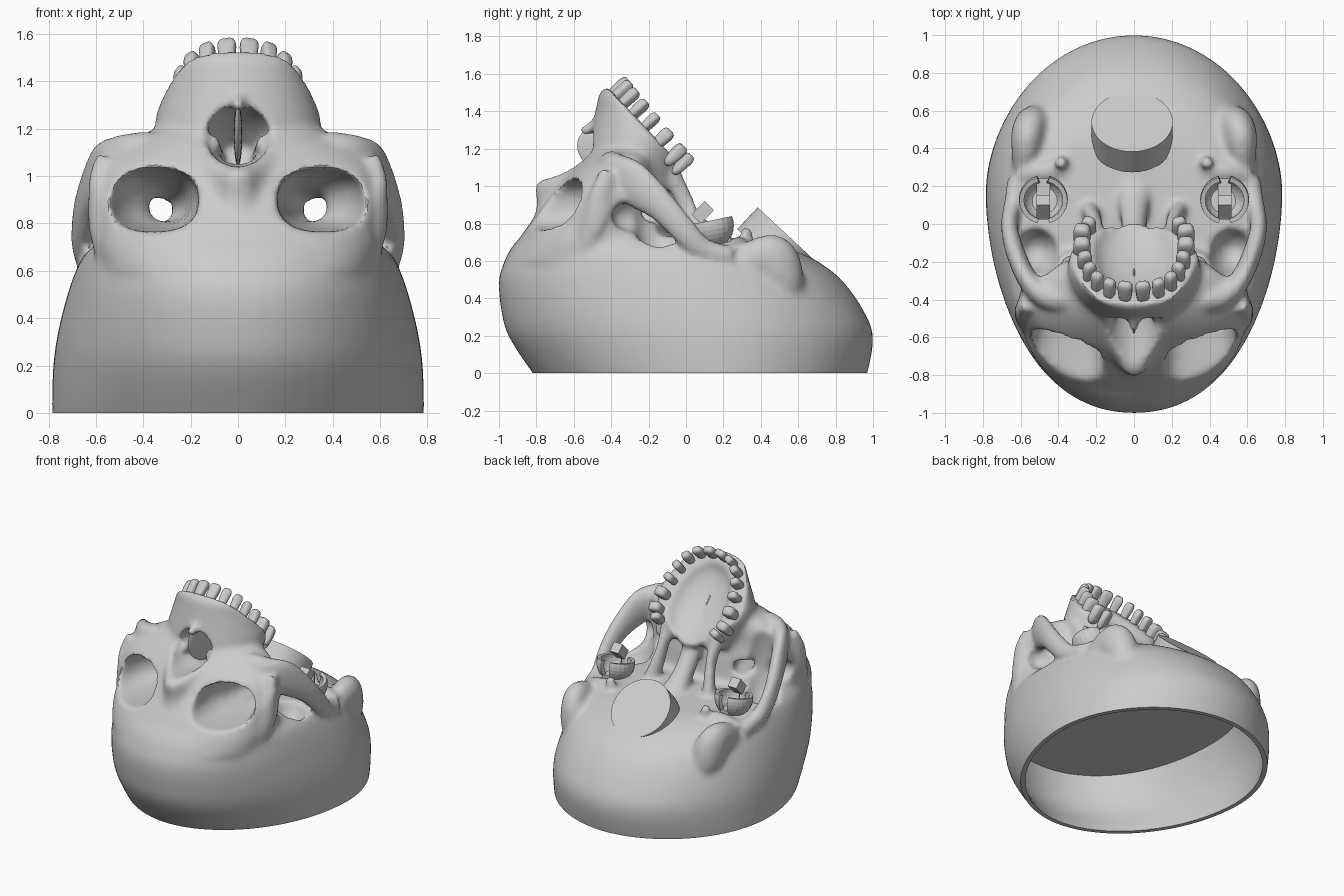
import bpy, bmesh, math
from mathutils import Vector, Matrix

cube = bpy.data.objects.get("Cube")
if cube:
    bpy.data.objects.remove(cube)

bone = bpy.data.materials.new("bone grey")
bone.use_nodes = True
bone.diffuse_color = (0.6, 0.6, 0.6, 1)
bone.node_tree.nodes["Principled BSDF"].inputs["Base Color"].default_value = (0.6, 0.6, 0.6, 1)

SIDES = (1, -1)
TILT = -0.815          # lean of the tooth plane
NORMAL = Vector((0, 0.73, 0.69))


def spline(rows, steps=5):
    """Smooth interpolation through rows of numbers."""
    p = [Vector(r) for r in rows]
    out = []
    for i in range(len(p) - 1):
        a, b, c, d = p[max(i - 1, 0)], p[i], p[i + 1], p[min(i + 2, len(p) - 1)]
        for k in range(steps):
            t = k / steps
            out.append(0.5 * (2 * b + (c - a) * t + (2 * a - 5 * b + 4 * c - d) * t * t
                              + (3 * b - a - 3 * c + d) * t ** 3))
    return out + [p[-1]]


def oval(n, square):
    """Unit circle points, boxier as square drops below one."""
    for k in range(n):
        a = math.tau * k / n
        yield [math.copysign(abs(v) ** square, v) for v in (math.cos(a), math.sin(a))]


def skin_rings(bm, rings):
    """Bridge closed rings of points and cap both ends."""
    vs = [[bm.verts.new(co) for co in ring] for ring in rings]
    n = len(vs[0])
    for lo, hi in zip(vs, vs[1:]):
        for k in range(n):
            bm.faces.new((lo[k], lo[(k + 1) % n], hi[(k + 1) % n], hi[k]))
    bm.faces.new(vs[0])
    bm.faces.new(vs[-1])


def loft(bm, rows, square=(1.0, 1.0)):
    """Stack of egg sections: height, front y, back y, half width."""
    rings = []
    pts = spline(rows)
    for i, (z, front, back, half) in enumerate(pts):
        mid = front * 0.45 + back * 0.55
        power = square[0] + (square[1] - square[0]) * i / (len(pts) - 1)
        rings.append([(half * c, mid + s * (back - mid if s > 0 else mid - front), z)
                      for c, s in oval(64, power)])
    skin_rings(bm, rings)


def tube(bm, rows, side=1, square=1.0):
    """Tube through x, y, z, radius across, radius up."""
    pts = spline(rows)
    rings = []
    for i, r in enumerate(pts):
        co = Vector(r[:3])
        tangent = Vector(pts[min(i + 1, len(pts) - 1)][:3]) - Vector(pts[max(i - 1, 0)][:3])
        q = tangent.to_track_quat('Y', 'Z')
        ring = [co + q @ Vector((r[3] * c, 0, r[4] * s)) for c, s in oval(24, square)]
        rings.append([(w.x * side, w.y, w.z) for w in ring])
    skin_rings(bm, rings)


def ball(bm, loc, radii, tilt=0.0):
    m = Matrix.Translation(loc) @ Matrix.Rotation(tilt, 4, 'X') @ Matrix.Diagonal((*radii, 1))
    bmesh.ops.create_uvsphere(bm, u_segments=32, v_segments=20, radius=1, matrix=m)


def box(bm, loc, size, tilt=0.0):
    m = Matrix.Translation(loc) @ Matrix.Rotation(tilt, 4, 'X') @ Matrix.Diagonal((*size, 1))
    bmesh.ops.create_cube(bm, size=1, matrix=m)


def make(name, bm):
    bmesh.ops.recalc_face_normals(bm, faces=bm.faces[:])
    me = bpy.data.meshes.new(name)
    bm.to_mesh(me)
    bm.free()
    ob = bpy.data.objects.new(name, me)
    bpy.context.collection.objects.link(ob)
    me.materials.append(bone)
    return ob


def bake(ob):
    dg = bpy.context.evaluated_depsgraph_get()
    me = bpy.data.meshes.new_from_object(ob.evaluated_get(dg))
    ob.modifiers.clear()
    ob.data = me


def fuse(ob, voxel, smooth=0):
    m = ob.modifiers.new("fuse", 'REMESH')
    m.mode, m.voxel_size, m.use_smooth_shade = 'VOXEL', voxel, True
    if smooth:
        m = ob.modifiers.new("soften", 'SMOOTH')
        m.factor, m.iterations = 0.5, smooth
    bake(ob)


def cut(ob, cutter):
    m = ob.modifiers.new("cut", 'BOOLEAN')
    m.operation, m.solver, m.object = 'DIFFERENCE', 'EXACT', cutter
    bake(ob)
    bpy.data.objects.remove(cutter)


def shade(ob, degrees=40):
    bpy.ops.object.select_all(action='DESELECT')
    ob.select_set(True)
    bpy.context.view_layer.objects.active = ob
    bpy.ops.object.shade_smooth_by_angle(angle=math.radians(degrees))


# Solid masses: braincase, upper face, upper jaw, nose bridge, mastoids
bm = bmesh.new()
loft(bm, [(-0.1, -0.74, 0.93, 0.775), (0, -0.82, 0.97, 0.785), (0.2, -0.95, 1.0, 0.78),
          (0.35, -0.99, 0.94, 0.758), (0.5, -1.0, 0.83, 0.72), (0.6, -0.97, 0.7, 0.685),
          (0.66, -0.94, 0.57, 0.655), (0.7, -0.91, 0.4, 0.615), (0.73, -0.88, 0.0, 0.58)],
     (1.07, 0.78))
loft(bm, [(0.6, -0.95, -0.05, 0.58), (0.7, -0.9, -0.08, 0.6), (0.78, -0.85, -0.1, 0.6),
          (0.9, -0.76, -0.12, 0.61), (1.02, -0.67, -0.15, 0.59), (1.1, -0.6, -0.15, 0.53),
          (1.17, -0.53, -0.15, 0.42), (1.21, -0.48, -0.18, 0.3)], (0.85, 1.0))
loft(bm, [(0.98, -0.58, 0.0, 0.28), (1.2, -0.53, 0.02, 0.35), (1.33, -0.5, -0.02, 0.32),
          (1.42, -0.48, -0.08, 0.285), (1.5, -0.46, -0.15, 0.255), (1.53, -0.42, -0.2, 0.2)])
tube(bm, [(0, -0.72, 0.78, 0.1, 0.1), (0, -0.71, 0.9, 0.09, 0.09), (0, -0.73, 1.03, 0.07, 0.08)])
tube(bm, [(0, -0.73, 0.95, 0.09, 0.09), (0, -0.55, 1.05, 0.2, 0.1), (0, -0.36, 1.15, 0.26, 0.1)])
for s in SIDES:
    tube(bm, [(0.58, 0.28, 0.56, 0.06, 0.1), (0.57, 0.4, 0.61, 0.08, 0.12),
              (0.56, 0.48, 0.6, 0.09, 0.13), (0.53, 0.54, 0.48, 0.09, 0.1),
              (0.48, 0.55, 0.36, 0.06, 0.06)], s)
skull = make("skull", bm)
fuse(skull, 0.02)

# Hollows: eye sockets, nose, temple openings, palate and tooth plane
bm = bmesh.new()
for s in SIDES:
    tube(bm, [(0.36, -1.05, 0.9, 0.19, 0.135), (0.36, -0.72, 0.9, 0.195, 0.135),
              (0.34, -0.5, 0.9, 0.165, 0.12), (0.3, -0.28, 0.87, 0.075, 0.065),
              (0.38, -0.06, 0.83, 0.045, 0.035)], s, square=0.8)
    ball(bm, (s * 0.525, -0.14, 0.95), (0.155, 0.155, 0.36))
    ball(bm, (s * 0.57, -0.28, 0.84), (0.1, 0.12, 0.09))
tube(bm, [(0, -1.0, 1.17, 0.11, 0.12), (0, -0.6, 1.17, 0.135, 0.135), (0, -0.42, 1.16, 0.13, 0.115),
          (0, -0.24, 1.06, 0.1, 0.07)])
for s in SIDES:
    ball(bm, (s * 0.1, 0.02, 0.9), (0.06, 0.12, 0.12), TILT)
ball(bm, (0, -0.15, 1.24), (0.205, 0.3, 0.09), TILT)
box(bm, Vector((0, -0.22, 1.315)) + NORMAL * 0.5, (1, 1, 1), TILT)
hollows = make("hollows_cutter", bm)
hollows.hide_render = True
fuse(hollows, 0.02)
cut(skull, hollows)

# Slender bones: cheek arches, socket sides, skull base, ear region, nasal shelves
bm = bmesh.new()
bm.from_mesh(skull.data)
for s in SIDES:
    tube(bm, [(0.36, -0.4, 1.12, 0.07, 0.07), (0.47, -0.38, 1.09, 0.07, 0.09),
              (0.565, -0.29, 1.02, 0.055, 0.12), (0.635, -0.13, 0.89, 0.05, 0.085),
              (0.66, 0, 0.75, 0.045, 0.07), (0.64, 0.1, 0.66, 0.05, 0.06),
              (0.61, 0.24, 0.62, 0.06, 0.06)], s)
    tube(bm, [(0.54, -0.4, 1.06, 0.05, 0.08), (0.58, -0.45, 0.93, 0.05, 0.075),
              (0.57, -0.5, 0.8, 0.055, 0.08), (0.52, -0.56, 0.66, 0.06, 0.09)], s)
    tube(bm, [(0.2, -0.08, 1.07, 0.05, 0.05), (0.2, 0.0, 0.9, 0.035, 0.05),
              (0.24, 0.08, 0.68, 0.05, 0.06)], s)
    tube(bm, [(0.34, 0.28, 0.66, 0.05, 0.05), (0.47, 0.28, 0.67, 0.06, 0.06),
              (0.6, 0.26, 0.62, 0.06, 0.07)], s)
    tube(bm, [(0.37, 0.33, 0.62, 0.045, 0.045), (0.39, 0.32, 0.78, 0.03, 0.03)], s)
    tube(bm, [(0.1, -0.5, 1.14, 0.02, 0.04), (0.09, -0.25, 1.06, 0.035, 0.06)], s)
tube(bm, [(0, 0.5, 0.58, 0.24, 0.16), (0, 0.3, 0.63, 0.2, 0.09), (0, 0.17, 0.68, 0.11, 0.07),
          (0, 0.03, 0.8, 0.07, 0.07), (0, -0.1, 0.98, 0.07, 0.06)])
tube(bm, [(0, -0.46, 1.33, 0.05, 0.04), (0, -0.56, 1.29, 0.02, 0.025)])
bpy.data.objects.remove(skull)
skull = make("skull", bm)
fuse(skull, 0.016, 10)

# Open braincase with a flat inner roof and a flat rim
bm = bmesh.new()
loft(bm, [(-0.2, -0.74, 0.9, 0.74), (0, -0.788, 0.938, 0.753), (0.2, -0.915, 0.965, 0.748),
          (0.35, -0.955, 0.895, 0.72), (0.5, -0.96, 0.78, 0.68)], (1.07, 0.95))
cut(skull, make("braincase_cutter", bm))
bm = bmesh.new()
box(bm, (0, 0, -0.5), (4, 4, 1))
cut(skull, make("rim_cutter", bm))
shade(skull)

# Nasal septum
bm = bmesh.new()
ball(bm, (0, -0.4, 1.18), (0.018, 0.19, 0.13), -0.4)
shade(make("nasal_septum", bm))

# Plug over the neck opening
bm = bmesh.new()
axis = Vector((0, 0.68, 0.73))
m = Matrix.Translation(Vector((-0.01, 0.54, 0.74)) - axis * 0.08) @ Matrix.Rotation(-0.75, 4, 'X')
bmesh.ops.create_cone(bm, cap_ends=True, segments=64, radius1=0.215, radius2=0.215,
                      depth=0.16, matrix=m)
shade(make("neck_plug", bm))

# Teeth: tip x, tip y, width, thickness
teeth = [(0.047, -0.325, 0.085, 0.055), (0.13, -0.31, 0.07, 0.055), (0.195, -0.275, 0.068, 0.06),
         (0.235, -0.225, 0.06, 0.07), (0.26, -0.165, 0.06, 0.075), (0.275, -0.095, 0.08, 0.09),
         (0.275, -0.025, 0.075, 0.09), (0.24, 0.015, 0.06, 0.075)]
for s in SIDES:
    for i, (x, y, w, t) in enumerate(teeth):
        bm = bmesh.new()
        bmesh.ops.create_cube(bm, size=1)
        for v in bm.verts:
            if v.co.z < 0:
                v.co.x *= 0.7
        bmesh.ops.bevel(bm, geom=bm.edges[:], offset=0.3, segments=3, profile=0.5,
                        affect='EDGES')
        tip = Vector((s * x, y, 1.565 - 1.2 * (y + 0.33)))
        turn = math.atan2(s * x, -(y + 0.08))
        bm.transform(Matrix.Translation(tip - NORMAL * 0.05) @ Matrix.Rotation(TILT, 4, 'X')
                     @ Matrix.Rotation(turn, 4, 'Z') @ Matrix.Diagonal((w, t, 0.14, 1)))
        shade(make(f"tooth_{'left' if s > 0 else 'right'}_{i + 1}", bm), 60)

# Jaw sockets: split bowls around a bent strip
for s in SIDES:
    side = "left" if s > 0 else "right"
    bm = bmesh.new()
    bmesh.ops.create_uvsphere(bm, u_segments=24, v_segments=16, radius=0.13)
    gaps = [f for f in bm.faces if abs(f.calc_center_median().x) < 0.03
            or f.calc_center_median().z > 0.03]
    bmesh.ops.delete(bm, geom=gaps, context='FACES')
    bm.transform(Matrix.Translation((s * 0.48, 0.13, 0.79)) @ Matrix.Rotation(0.2, 4, 'X'))
    shell = make("jaw_socket_" + side, bm)
    shell.modifiers.new("thickness", 'SOLIDIFY').thickness = 0.025
    bake(shell)
    bm = bmesh.new()
    box(bm, (s * 0.48, 0.13, 0.72), (0.07, 0.22, 0.03))
    box(bm, (s * 0.48, 0.09, 0.86), (0.07, 0.1, 0.07), 0.8)
    make("jaw_strip_" + side, bm)
